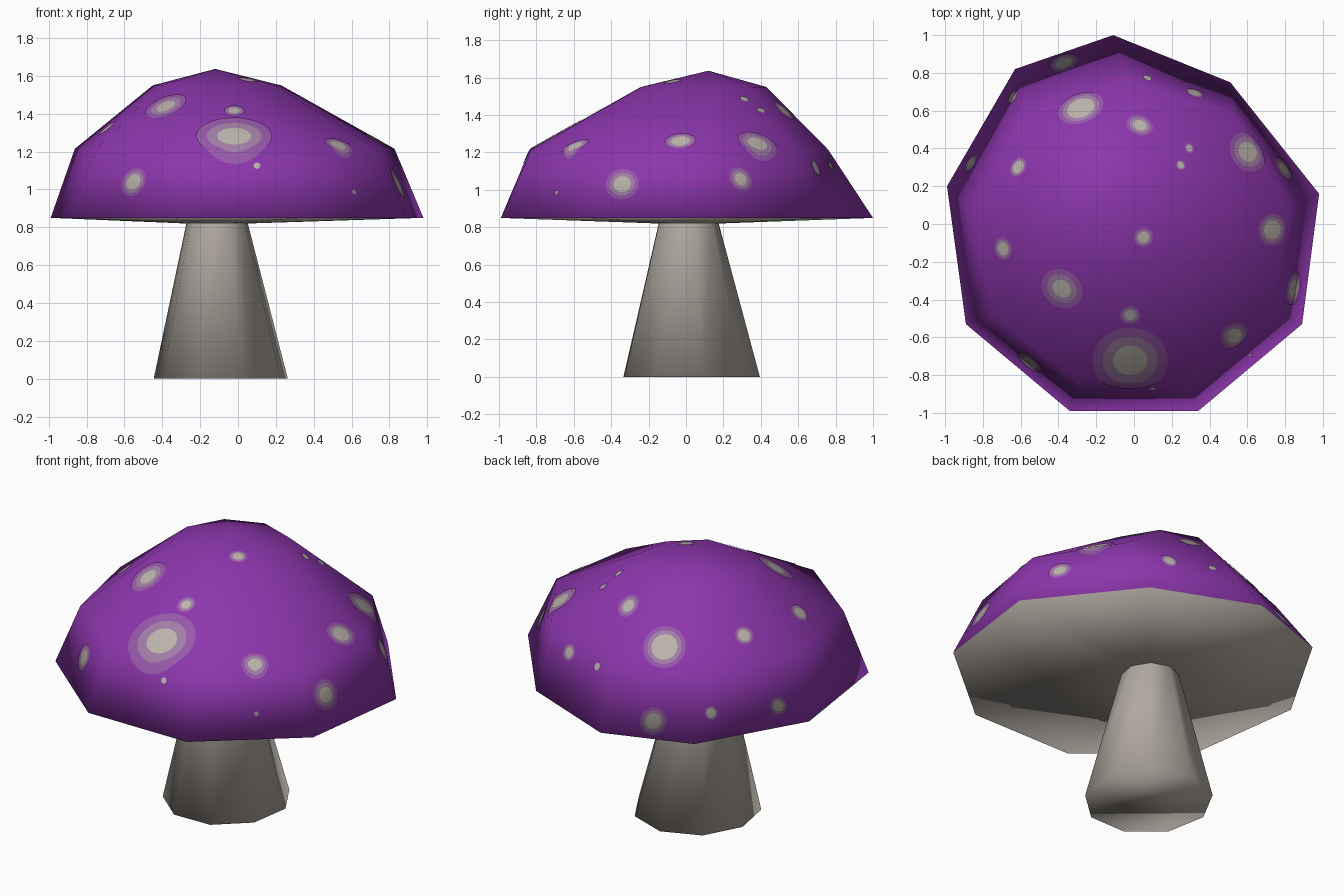
import bpy, bmesh, math
from mathutils import Vector
from mathutils.bvhtree import BVHTree

if "Cube" in bpy.data.objects:
    bpy.data.objects.remove(bpy.data.objects["Cube"])

SIDES = 9


def material(name, rgb):
    m = bpy.data.materials.new(name)
    m.diffuse_color = (*rgb, 1)
    m.use_nodes = True
    m.node_tree.nodes["Principled BSDF"].inputs["Base Color"].default_value = m.diffuse_color
    return m


PURPLE = material("cap purple", (0.262, 0.036, 0.413))
GREY = material("stem grey", (0.434, 0.392, 0.352))
HALO = material("spot halo", (0.31, 0.098, 0.40))
MID = material("spot ring", (0.36, 0.21, 0.39))
PALE = material("spot centre", (0.50, 0.46, 0.41))


def ring(cx, cy, z, rx, ry):
    pts = []
    for i in range(SIDES):
        a = math.radians(91) + i * math.tau / SIDES
        pts.append((cx + rx * math.cos(a), cy + ry * math.sin(a), z))
    return pts


def bridge(bm, low, high, mat=0):
    for i in range(SIDES):
        j = (i + 1) % SIDES
        bm.faces.new((low[i], low[j], high[j], high[i])).material_index = mat


def finish(bm, name, mats):
    me = bpy.data.meshes.new(name)
    bm.to_mesh(me)
    for m in mats:
        me.materials.append(m)
    for p in me.polygons:
        p.use_smooth = True
    ob = bpy.data.objects.new(name, me)
    bpy.context.collection.objects.link(ob)
    return ob


# Stem: tapered nine-sided column with a closed base
STEM_TOP = ring(-0.11, 0.01, 0.82, 0.165, 0.165)
bm = bmesh.new()
base = [bm.verts.new(p) for p in ring(-0.09, 0.02, 0, 0.36, 0.375)]
top = [bm.verts.new(p) for p in STEM_TOP]
bridge(bm, base, top)
bm.faces.new(base[::-1])
finish(bm, "stem", [GREY])
bm.free()

# Cap: slightly uneven rim, two rings and an apex, with a grey underside
RIM = [(-0.11, 1.0), (-0.63, 0.82), (-0.99, 0.2), (-0.89, -0.53), (-0.34, -0.99),
       (0.34, -0.99), (0.89, -0.53), (0.98, 0.16), (0.51, 0.75)]
bm = bmesh.new()
inner = [bm.verts.new(p) for p in STEM_TOP]
rim = [bm.verts.new((x, y, 0.85)) for x, y in RIM]
mid = [bm.verts.new(p) for p in ring(-0.015, -0.06, 1.215, 0.858, 0.82)]
upper = [bm.verts.new(p) for p in ring(-0.11, 0.085, 1.55, 0.345, 0.345)]
apex = bm.verts.new((-0.12, 0.12, 1.637))
bridge(bm, inner, rim, 1)
bridge(bm, rim, mid)
bridge(bm, mid, upper)
for i in range(SIDES):
    bm.faces.new((upper[i], upper[(i + 1) % SIDES], apex))
bmesh.ops.triangulate(bm, faces=bm.faces[:])
bm.normal_update()
bm.faces.ensure_lookup_table()
finish(bm, "cap", [PURPLE, GREY])
tree = BVHTree.FromBMesh(bm)


def smooth_normal(p, index):
    """Cap normal at p, blended from the three corners of its face."""
    a, b, c = bm.faces[index].verts
    n = bm.faces[index].normal
    wa = (b.co - p).cross(c.co - p).dot(n)
    wb = (c.co - p).cross(a.co - p).dot(n)
    wc = (a.co - p).cross(b.co - p).dot(n)
    return (a.normal * wa + b.normal * wb + c.normal * wc).normalized()


def spot(x, y, r, core, number):
    """Thin plate draped on the cap: pale core, ring and halo."""
    centre, n, idx, _ = tree.ray_cast(Vector((x, y, 3)), Vector((0, 0, -1)))
    u = n.orthogonal().normalized()
    v = n.cross(u)
    ring_r = core + (r - core) * 0.5
    radii, mats = [], []
    for lo, hi, m in ((0, core, 0), (core, ring_r, 1), (ring_r, r, 2)):
        steps = max(1, math.ceil((hi - lo) / 0.02)) if hi > lo else 0
        for k in range(steps):
            radii.append(lo + (hi - lo) * (k + 1) / steps)
            mats.append(m)
    seg = 32 if r > 0.09 else 18
    sb = bmesh.new()
    normals = []

    def drape(p):
        hit, fn, i, _ = tree.ray_cast(p + n * 0.3, -n)
        if hit is None:
            hit, fn, i, _ = tree.find_nearest(p)
        normals.append(smooth_normal(hit, i))
        return sb.verts.new(hit + fn * 0.005)

    hub = drape(centre)
    prev = None
    for rad, m in zip(radii, mats):
        cur = [drape(centre + (u * math.cos(t) + v * math.sin(t)) * rad)
               for t in (k * math.tau / seg for k in range(seg))]
        for k in range(seg):
            j = (k + 1) % seg
            quad = (hub, cur[k], cur[j]) if prev is None else (prev[k], cur[k], cur[j], prev[j])
            sb.faces.new(quad).material_index = m
        prev = cur
    ob = finish(sb, f"cap_spot_{number}", [PALE, MID, HALO])
    ob.data.normals_split_custom_set_from_vertices(normals)
    sb.free()


# Spots: x, y, outer radius, core radius
SPOTS = [(-0.02, -0.72, 0.20, 0.09), (-0.02, -0.48, 0.055, 0.03), (-0.38, -0.34, 0.115, 0.052),
         (0.05, -0.07, 0.052, 0.03), (-0.69, -0.13, 0.06, 0.035), (-0.61, 0.30, 0.055, 0.035),
         (-0.28, 0.61, 0.123, 0.075), (0.03, 0.52, 0.072, 0.038), (0.29, 0.40, 0.028, 0.016),
         (0.245, 0.31, 0.028, 0.018), (0.07, 0.77, 0.025, 0.02), (0.32, 0.69, 0.05, 0.03),
         (0.60, 0.38, 0.11, 0.055), (0.73, -0.03, 0.085, 0.05), (0.53, -0.59, 0.077, 0.04),
         (0.84, -0.34, 0.09, 0.047), (0.79, 0.29, 0.07, 0.036), (-0.55, -0.73, 0.08, 0.045),
         (-0.37, 0.85, 0.08, 0.045), (-0.64, 0.67, 0.04, 0.027), (-0.86, 0.32, 0.052, 0.03),
         (0.10, -0.87, 0.02, 0.016), (0.61, -0.69, 0.014, 0.012)]
for i, s in enumerate(SPOTS):
    spot(*s, i + 1)
bm.free()
